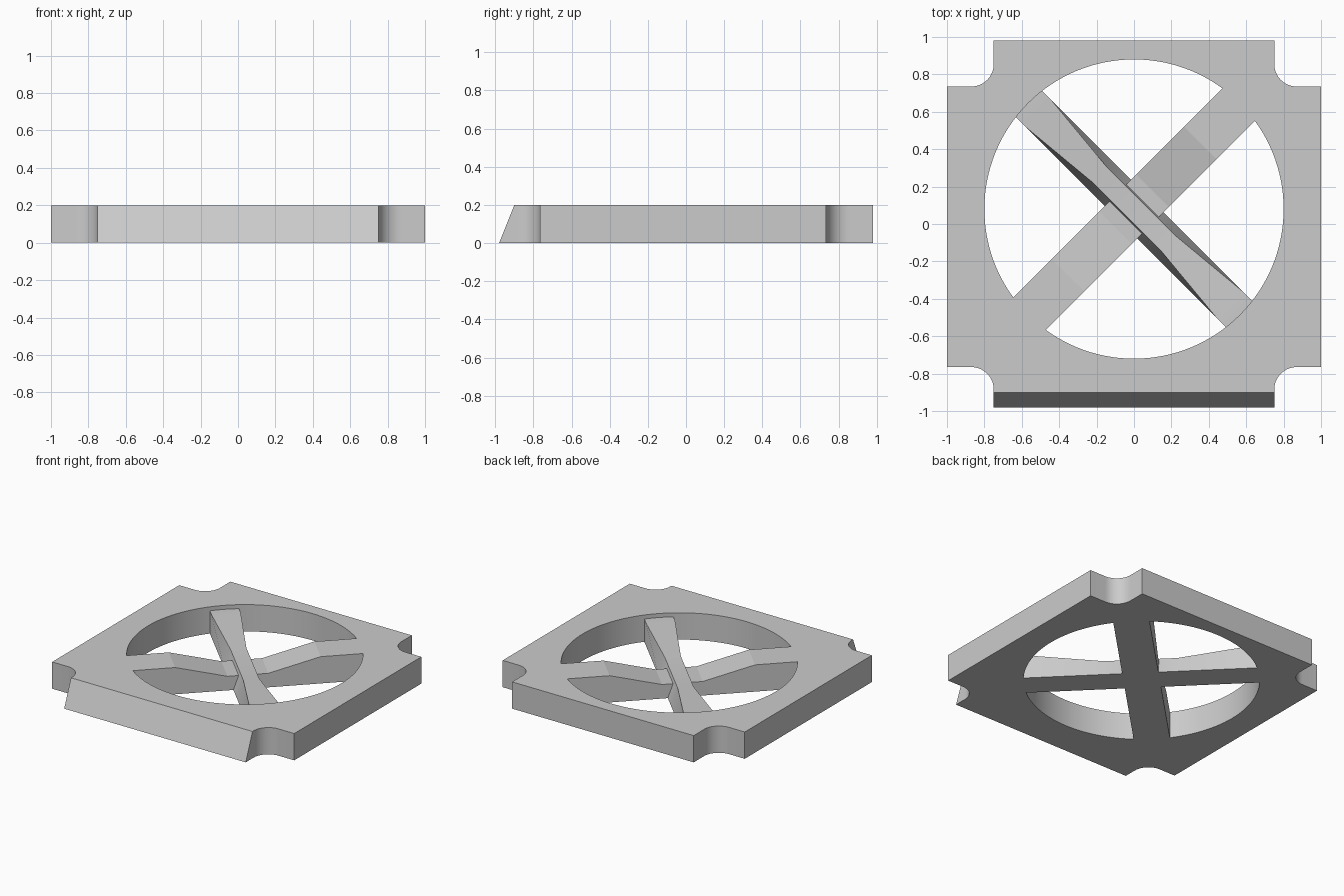
import bpy, bmesh
from math import sin, cos, pi, radians
from mathutils import Matrix, Vector

if "Cube" in bpy.data.objects:
    bpy.data.objects.remove(bpy.data.objects["Cube"])

HOLE_Y, HOLE_R, H = 0.08, 0.8, 0.2


def finish(name, bm):
    bmesh.ops.recalc_face_normals(bm, faces=bm.faces)
    me = bpy.data.meshes.new(name)
    bm.to_mesh(me)
    bm.free()
    ob = bpy.data.objects.new(name, me)
    bpy.context.collection.objects.link(ob)
    return ob


def boolean(target, other, op):
    m = target.modifiers.new(op, 'BOOLEAN')
    m.operation, m.solver, m.object = op, 'EXACT', other
    bpy.context.view_layer.objects.active = target
    bpy.ops.object.modifier_apply(modifier=m.name)
    bpy.data.objects.remove(other)


# Plate: notched corners with rounded inner corners
def corner(sx, sy, y_edge, y_notch):
    r, xn = 0.12, 0.75
    pts = [(1.0, y_notch)]
    for i in range(13):
        a = pi / 2 * i / 12
        pts.append((xn + r - r * sin(a), y_notch + r - r * cos(a)))
    pts.append((xn, y_edge))
    return [(sx * x, sy * y) for x, y in pts]


outline = (corner(1, 1, 0.98, 0.735) + corner(-1, 1, 0.98, 0.735)[::-1]
           + corner(-1, -1, 0.98, 0.765) + corner(1, -1, 0.98, 0.765)[::-1])
bm = bmesh.new()
face = bm.faces.new([bm.verts.new((x, y, 0)) for x, y in outline])
ext = bmesh.ops.extrude_face_region(bm, geom=[face])
for v in [g for g in ext['geom'] if isinstance(g, bmesh.types.BMVert)]:
    v.co.z = H
    if v.co.y < -0.95:      # sloped front edge
        v.co.y = -0.90
plate = finish("plate_with_spokes", bm)

# Round opening
bm = bmesh.new()
bmesh.ops.create_cone(bm, cap_ends=True, segments=128, radius1=HOLE_R, radius2=HOLE_R,
                      depth=1, matrix=Matrix.Translation((0, HOLE_Y, 0)))
cutter = finish("hole_cutter", bm)
cutter.hide_render = True
boolean(plate, cutter, 'DIFFERENCE')


# Spokes: lofted bar, stations are (distance, half top width, top height)
def spoke(name, angle, half_base, stations):
    rot = Matrix.Translation((0, HOLE_Y, 0)) @ Matrix.Rotation(radians(angle), 4, 'Z')
    bm = bmesh.new()
    rings = []
    for t, w, z in stations:
        section = [(t, -half_base, 0), (t, half_base, 0), (t, w, z), (t, -w, z)]
        rings.append([bm.verts.new(rot @ Vector(p)) for p in section])
    for a, b in zip(rings, rings[1:]):
        for i in range(4):
            j = (i + 1) % 4
            bm.faces.new((a[i], a[j], b[j], b[i]))
    bm.faces.new(rings[0])
    bm.faces.new(rings[-1][::-1])
    return finish(name, bm)


def mirrored(half):
    return [(-t, w, z) for t, w, z in half[::-1]] + half


wide = spoke("wide_spoke", 45, 0.123,
             mirrored([(0.14, 0.123, 0.105), (0.5, 0.123, H), (0.815, 0.123, H)]))
narrow = spoke("narrow_spoke", -45, 0.1,
               mirrored([(0.25, 0.055, 0.13), (0.73, 0.1, 0.17), (0.815, 0.1, 0.17)]))
boolean(plate, wide, 'UNION')
boolean(plate, narrow, 'UNION')

# Smooth round walls, crisp edges
plate.select_set(True)
bpy.context.view_layer.objects.active = plate
bpy.ops.object.shade_smooth_by_angle(angle=radians(12))
